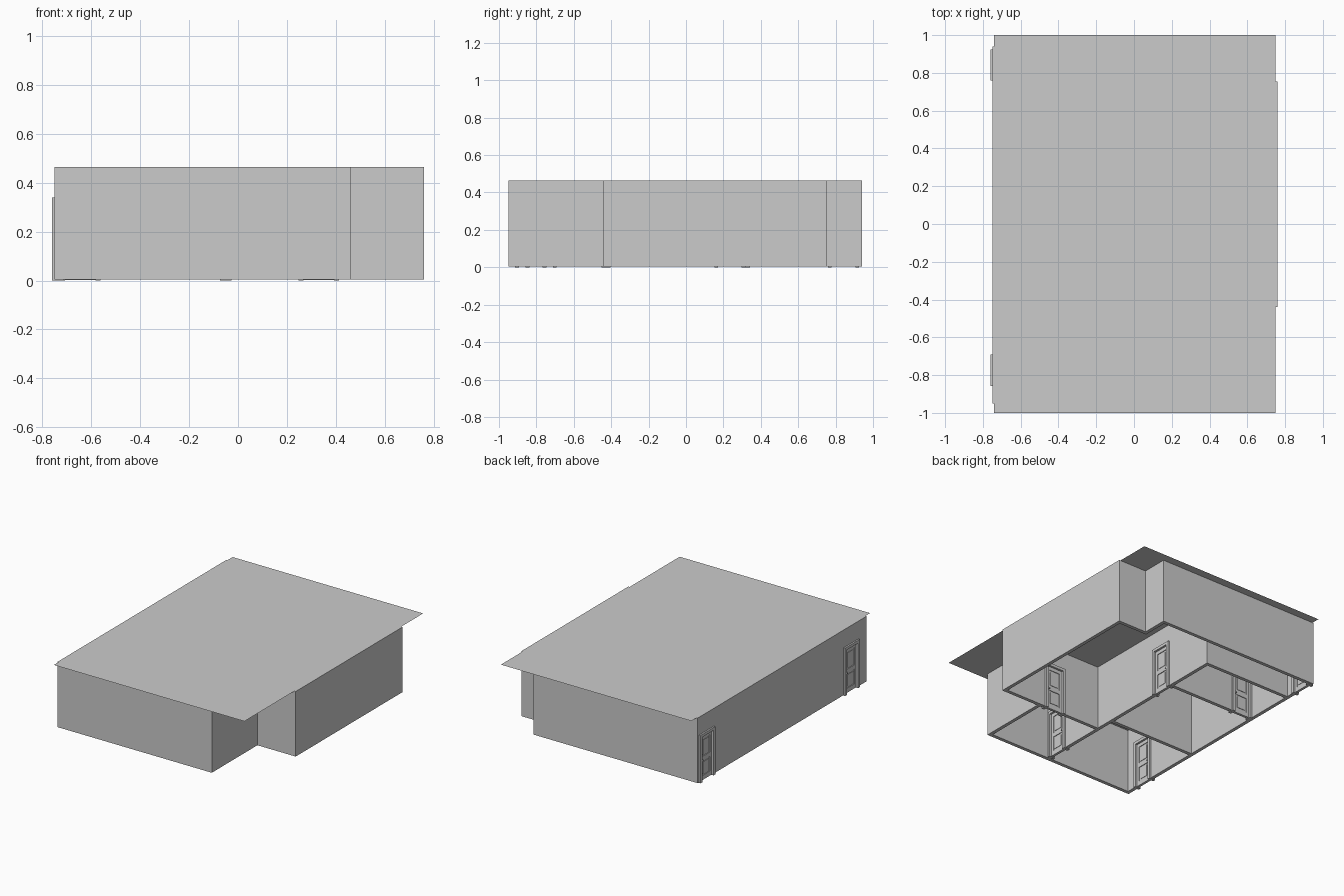
import bpy, bmesh, math
from mathutils import Matrix, Vector

if "Cube" in bpy.data.objects:
    bpy.data.objects.remove(bpy.data.objects["Cube"])

H, Z0, T = 0.465, 0.004, 0.025      # wall top, wall base, wall thickness
DW, DH = 0.138, 0.325               # door opening


def make(name, bm):
    bmesh.ops.recalc_face_normals(bm, faces=bm.faces)
    me = bpy.data.meshes.new(name)
    bm.to_mesh(me)
    bm.free()
    ob = bpy.data.objects.new(name, me)
    bpy.context.collection.objects.link(ob)
    return ob


def prism(bm, pts, z0, z1):
    f = bm.faces.new([bm.verts.new((x, y, z0)) for x, y in pts])
    r = bmesh.ops.extrude_face_region(bm, geom=[f])
    vs = [v for v in r["geom"] if isinstance(v, bmesh.types.BMVert)]
    bmesh.ops.translate(bm, verts=vs, vec=(0, 0, z1 - z0))


def rect(x0, x1, y0, y1):
    return [(x0, y0), (x1, y0), (x1, y1), (x0, y1)]


def box(bm, x0, x1, y0, y1, z0, z1):
    prism(bm, rect(x0, x1, y0, y1), z0, z1)


def cut(ob, bm):
    cutter = make("cutter", bm)
    cutter.hide_render = True
    m = ob.modifiers.new("cut", "BOOLEAN")
    m.operation, m.solver, m.object = "DIFFERENCE", "EXACT", cutter
    bpy.context.view_layer.objects.active = ob
    bpy.ops.object.modifier_apply(modifier=m.name)
    bpy.data.objects.remove(cutter)


# walls: outer footprint with the rooms hollowed out
bm = bmesh.new()
prism(bm, [(-.75, -.95), (.46, -.95), (.46, -.44), (.76, -.44),
           (.76, .755), (.535, .755), (.535, .94), (-.75, .94)], Z0, H)
walls = make("walls", bm)

bm = bmesh.new()
rooms = [rect(-.725, -.0625, -.925, -.3025),
         rect(-.725, -.0625, -.2775, .3075),
         rect(-.725, -.0625, .3325, .6775),
         rect(-.0375, .435, -.925, -.44),
         [(-.0375, -.415), (.735, -.415), (.735, .73), (.51, .73),
          (.51, .915), (-.725, .915), (-.725, .7025), (-.0375, .7025)]]
for r in rooms:
    prism(bm, r, -.1, H + .1)
cut(walls, bm)

# doors: centre x, y and turn of each one
doors = [("front_side_door", -.7375, -.775, 90),
         ("rear_side_door", -.7375, .842, 90),
         ("front_room_door", -.05, -.83, 90),
         ("middle_room_door", -.05, .235, 90),
         ("porch_room_door", .33, -.4275, 0),
         ("rear_room_door", -.645, .32, 0)]


def place(x, y, a):
    return Matrix.Translation((x, y, 0)) @ Matrix.Rotation(math.radians(a), 4, "Z")


# door openings
bm = bmesh.new()
for _, x, y, a in doors:
    n = len(bm.verts)
    box(bm, -DW / 2, DW / 2, -.022, .022, -.05, DH)
    bm.verts.ensure_lookup_table()
    bmesh.ops.transform(bm, matrix=place(x, y, a), verts=bm.verts[n:])
cut(walls, bm)

for name, x, y, a in doors:
    w = DW / 2
    # casing around the opening, proud of the wall on both sides
    bm = bmesh.new()
    d, o, i = T / 2 + .011, w + .014, w - .006
    prism(bm, [(-o, 0), (-i, 0), (-i, DH - .006), (i, DH - .006),
               (i, 0), (o, 0), (o, DH + .014), (-o, DH + .014)], -d, d)
    bmesh.ops.rotate(bm, verts=bm.verts, matrix=Matrix.Rotation(math.pi / 2, 3, "X"))
    casing = make(name + "_casing", bm)

    # leaf: thin core, stiles, rails and raised panels
    bm = bmesh.new()
    top = DH - .006
    box(bm, -i, i, -.004, .004, .003, top)
    for x0, x1 in ((-i, -i + .02), (i - .02, i)):
        box(bm, x0, x1, -.009, .009, .003, top)
    for z0, z1 in ((.003, .035), (.14, .17), (top - .025, top)):
        box(bm, -i + .02, i - .02, -.009, .009, z0, z1)
    for z0, z1 in ((.047, .128), (.182, top - .037)):
        box(bm, -i + .03, i - .03, -.007, .007, z0, z1)
    leaf = make(name + "_leaf", bm)

    # knobs on both faces
    bm = bmesh.new()
    for s in (-1, 1):
        box(bm, i - .015, i - .006, *sorted((s * .009, s * .022)), .145, .154)
    knobs = make(name + "_knobs", bm)

    for ob in (casing, leaf, knobs):
        ob.matrix_world = place(x, y, a)

# flat roof sheet
bm = bmesh.new()
bm.faces.new([bm.verts.new((x, y, H)) for x, y in rect(-.742, .75, -1, 1)])
bm.normal_update()
roof = make("roof", bm)
